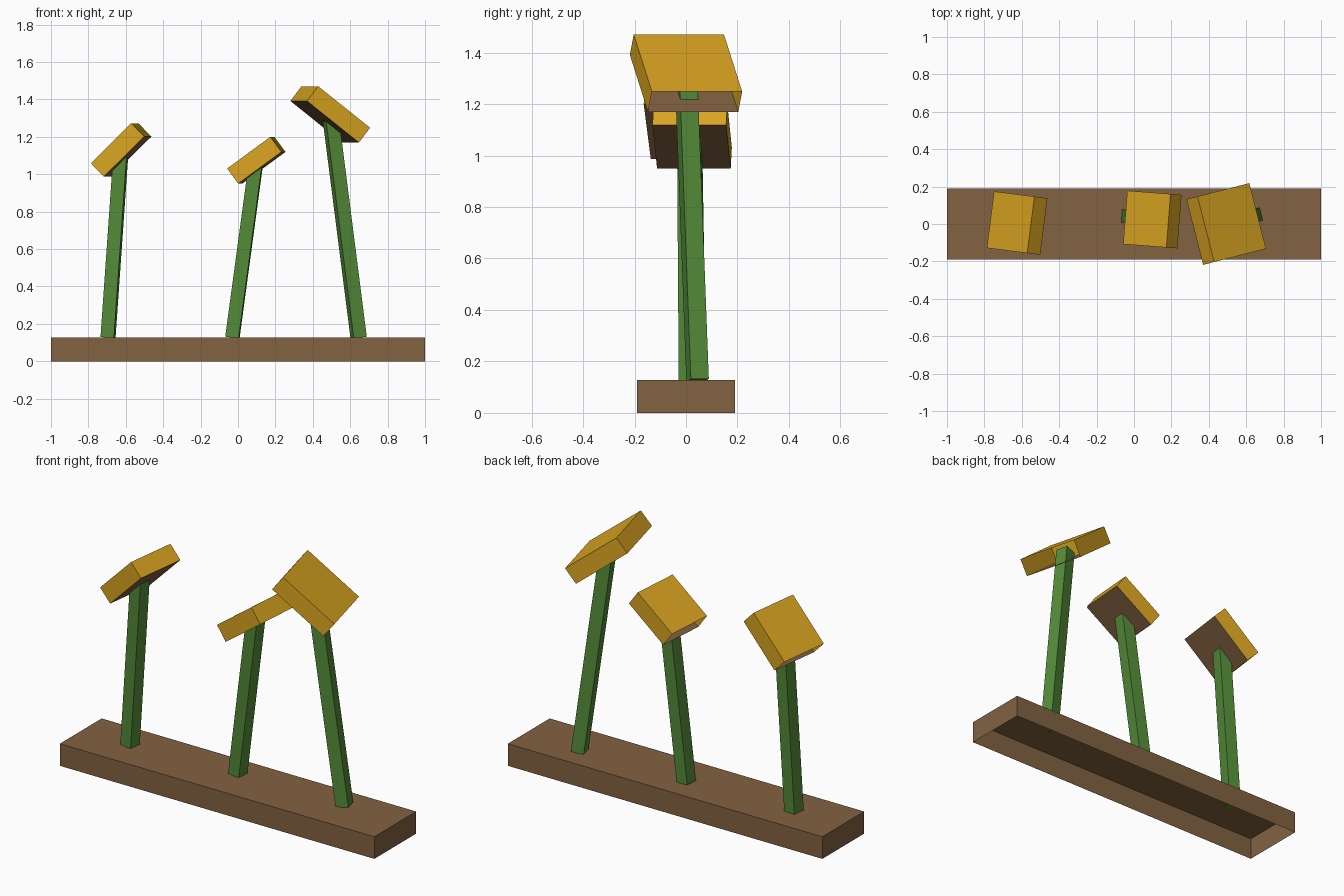
import bpy, bmesh
from math import radians
from mathutils import Matrix, Vector

cube = bpy.data.objects.get("Cube")
if cube:
    bpy.data.objects.remove(cube, do_unlink=True)


def material(name, color):
    mat = bpy.data.materials.new(name)
    mat.use_nodes = True
    mat.diffuse_color = (*color, 1)
    mat.node_tree.nodes["Principled BSDF"].inputs["Base Color"].default_value = (*color, 1)
    return mat


GOLD = material("gold", (0.70, 0.376, 0.015))
BROWN = material("brown", (0.223, 0.122, 0.053))
GREEN = material("green", (0.087, 0.258, 0.04))


def box(name, size, matrix, mats, open_side=None, under=0):
    """Box of the given size; open_side drops one face, under colours its bottom."""
    bm = bmesh.new()
    bmesh.ops.create_cube(bm, size=1, matrix=Matrix.Diagonal((*size, 1)))
    bm.normal_update()
    for face in list(bm.faces):
        if face.normal.z < -0.9:
            face.material_index = under
        if open_side and face.normal.dot(Vector(open_side)) > 0.9:
            bmesh.ops.delete(bm, geom=[face], context='FACES')
    mesh = bpy.data.meshes.new(name)
    bm.to_mesh(mesh)
    bm.free()
    for mat in mats:
        mesh.materials.append(mat)
    obj = bpy.data.objects.new(name, mesh)
    obj.matrix_world = matrix
    bpy.context.collection.objects.link(obj)
    return obj


def flower(side, foot, center, width, yaw, slope):
    foot, center = Vector(foot), Vector(center)
    turn = Matrix.Rotation(radians(yaw), 4, 'Z')

    # Tilted head: hollow, open at its lower end, brown underneath
    tilt = Matrix.Rotation(-radians(slope), 4, 'Y')
    box(side + "_head", (width, width, 0.1),
        Matrix.Translation(center) @ turn @ tilt, [GOLD, BROWN], (-1, 0, 0), 1)

    # Leaning square stem that ends inside the head
    axis = (center - foot).normalized()
    across = turn @ Vector((1, 0, 0))
    across = (across - axis * across.dot(axis)).normalized()
    frame = Matrix((across, axis.cross(across), axis)).transposed().to_4x4()
    box(side + "_stem", (0.072, 0.072, (center - foot).length),
        Matrix.Translation((foot + center) / 2) @ frame, [GREEN])


# Long planter base, open underneath
box("base", (2, 0.38, 0.127), Matrix.Translation((0, 0, 0.0635)), [BROWN], (0, 0, -1))

# Three flowers
flower("right", (-0.695, 0.012, 0.127), (-0.625, 0.005, 1.13), 0.305, -7.3, 44.5)
flower("middle", (-0.03, 0.04, 0.127), (0.098, 0.024, 1.075), 0.287, -4.4, 36.2)
flower("left", (0.645, 0.045, 0.127), (0.493, 0, 1.32), 0.362, 194.3, 37.8)
